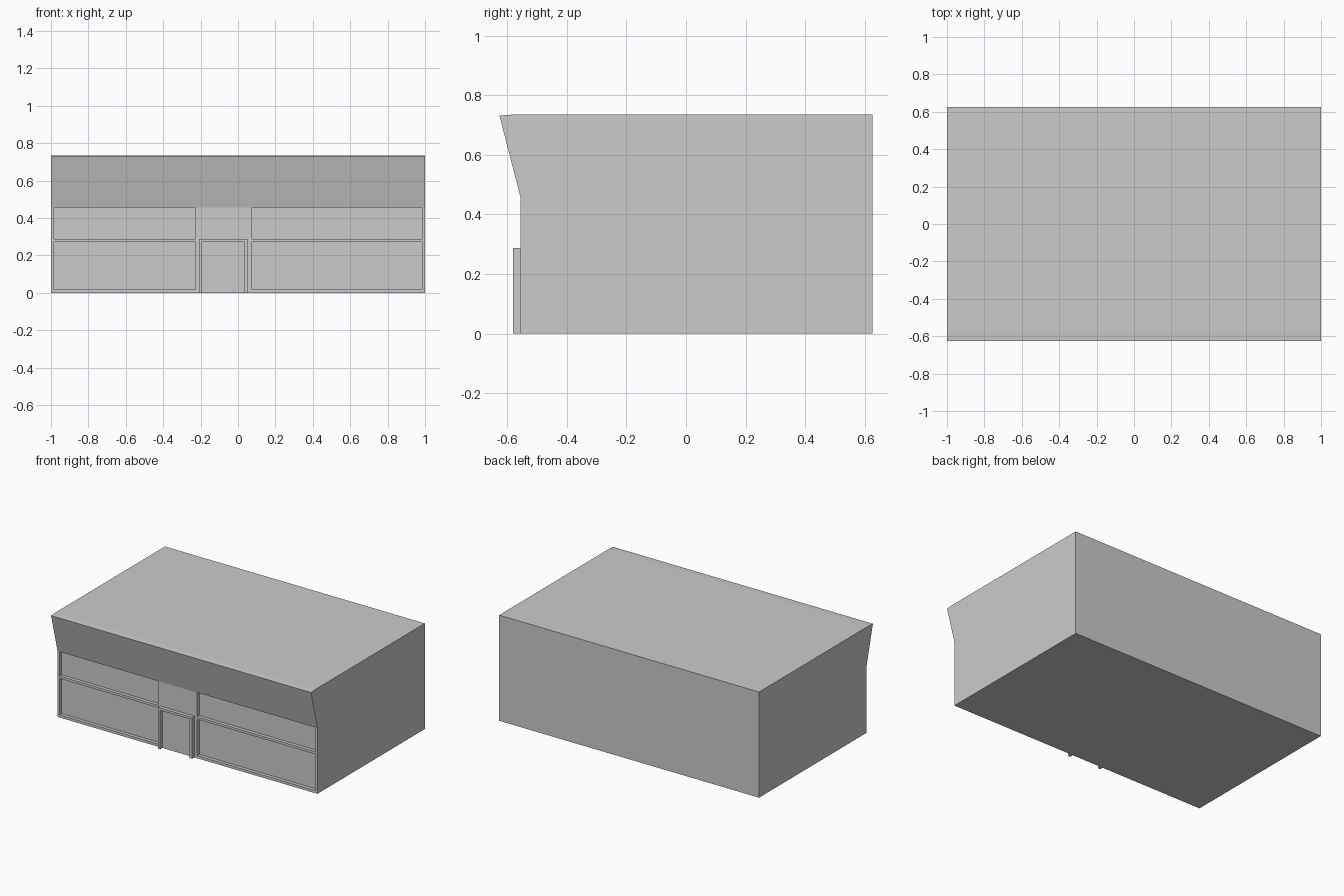
import bpy, bmesh

if "Cube" in bpy.data.objects:
    bpy.data.objects.remove(bpy.data.objects["Cube"])

WALL, RECESS = -0.555, -0.531     # wall face and window pane planes
EAVE, TOP = 0.457, 0.735          # bottom of sloped fascia, roof height


def finish(name, bm):
    bmesh.ops.recalc_face_normals(bm, faces=bm.faces)
    me = bpy.data.meshes.new(name)
    bm.to_mesh(me)
    bm.free()
    bpy.context.collection.objects.link(bpy.data.objects.new(name, me))


def box(name, x0, x1, y0, y1, z0, z1):
    bm = bmesh.new()
    bmesh.ops.create_cube(bm, size=1)
    for v in bm.verts:
        v.co.x = x1 if v.co.x > 0 else x0
        v.co.y = y1 if v.co.y > 0 else y0
        v.co.z = z1 if v.co.z > 0 else z0
    finish(name, bm)


# Building shell: side profile (y, z) extruded across the full width
profile = [(RECESS, 0), (0.625, 0), (0.625, TOP), (-0.58, TOP),
           (-0.626, TOP - 0.003), (WALL, EAVE), (RECESS, EAVE)]
bm = bmesh.new()
side = bm.faces.new([bm.verts.new((-1, y, z)) for y, z in profile])
out = bmesh.ops.extrude_face_region(bm, geom=[side], use_keep_orig=True)
for v in out["geom"]:
    if isinstance(v, bmesh.types.BMVert):
        v.co.x = 1
finish("building_shell", bm)

# Wall piers between and beside the shop windows
for name, x0, x1 in [("left_pier", -1, -0.985), ("entrance_wall", -0.228, 0.075),
                     ("right_pier", 0.985, 1)]:
    box(name, x0, x1, WALL, RECESS, 0, EAVE)

# Sill and transom rails of each window bay
for bay, x0, x1 in [("left", -0.985, -0.228), ("right", 0.075, 0.985)]:
    box(bay + "_window_sill", x0, x1, WALL, RECESS, 0, 0.018)
    box(bay + "_window_transom", x0, x1, WALL, RECESS, 0.271, 0.288)

# Door frame standing proud of the wall
box("door_frame_left", -0.209, -0.193, -0.58, WALL, 0, 0.288)
box("door_frame_right", 0.034, 0.053, -0.58, WALL, 0, 0.288)
box("door_frame_top", -0.193, 0.034, -0.58, WALL, 0.271, 0.288)
